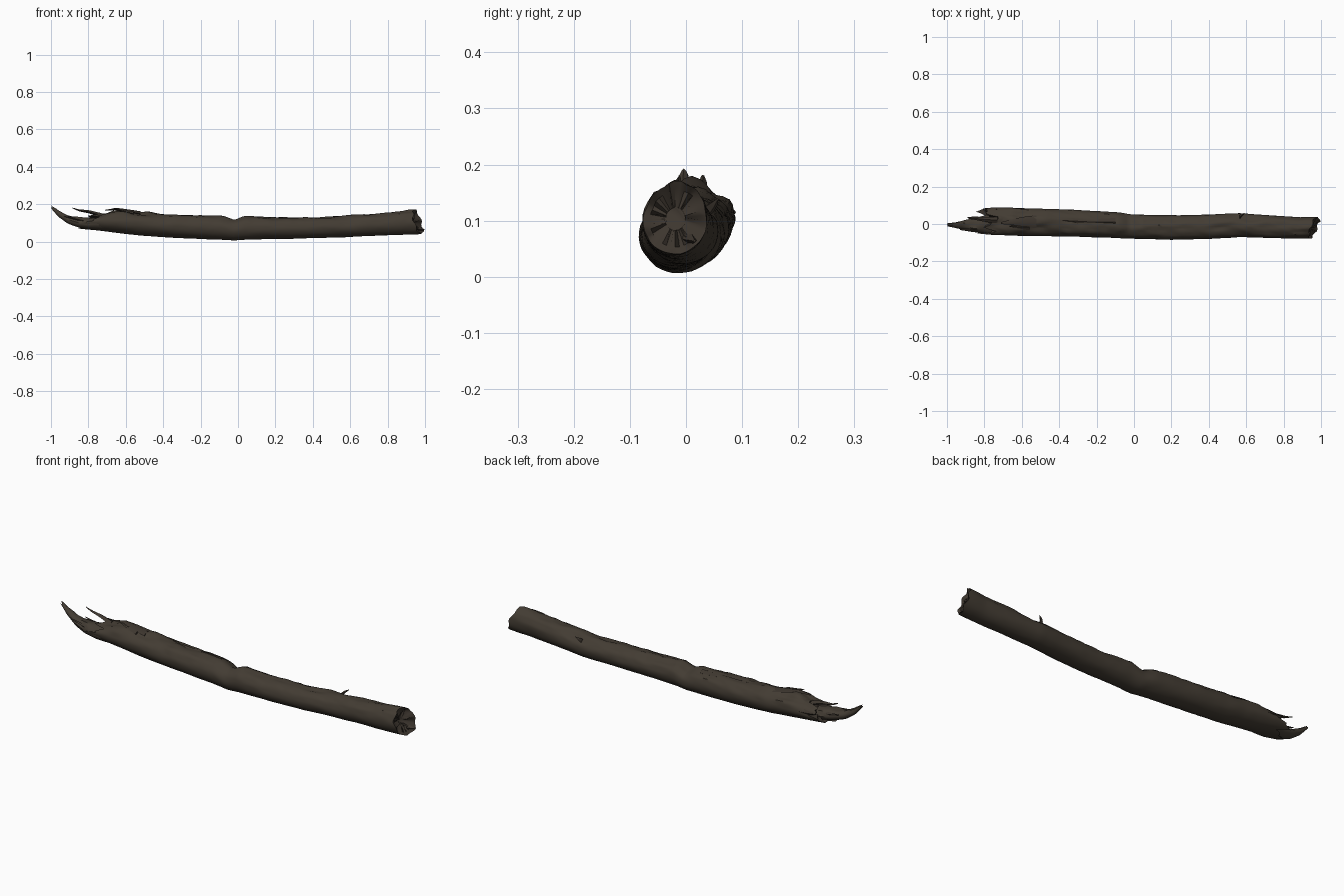
import bpy, math, random
from mathutils import Vector, noise

if "Cube" in bpy.data.objects:
    bpy.data.objects.remove(bpy.data.objects["Cube"])

random.seed(4)

def material(name, rgb):
    m = bpy.data.materials.new(name)
    m.diffuse_color = (*rgb, 1)
    m.use_nodes = True
    m.node_tree.nodes["Principled BSDF"].inputs["Base Color"].default_value = m.diffuse_color
    return m

BARK = material("dark brown bark", (0.056, 0.045, 0.033))
WOOD = material("broken brown wood", (0.047, 0.037, 0.028))

def sample(stations, x):
    """Interpolate (x, y_min, y_max, z_min, z_max) stations at x."""
    if x <= stations[0][0]:
        return stations[0][1:]
    for a, b in zip(stations, stations[1:]):
        if x <= b[0]:
            t = (x - a[0]) / (b[0] - a[0])
            return [p + (q - p) * t for p, q in zip(a[1:], b[1:])]
    return stations[-1][1:]

def make_object(name, verts, faces, mats, wood_faces=()):
    me = bpy.data.meshes.new(name)
    me.from_pydata(verts, [], faces)
    for m in mats:
        me.materials.append(m)
    for i in wood_faces:
        me.polygons[i].material_index = 1
    ob = bpy.data.objects.new(name, me)
    bpy.context.collection.objects.link(ob)
    bpy.context.view_layer.objects.active = ob
    ob.select_set(True)
    bpy.ops.object.shade_smooth_by_angle(angle=math.radians(45))
    ob.select_set(False)
    return ob

def gouge_depth(x, ang, gouges):
    d = 0
    for gx, ga, length, width, depth in gouges:
        da = (ang - ga + math.pi) % (2 * math.pi) - math.pi
        d += depth * math.exp(-((x - gx) / length) ** 2 - (da / width) ** 2)
    return d

def loft(name, stations, xs, sides, rough, left_end, right_end, gouges=(), recess=0.03):
    """Skin rings along x, with ragged ends and sunken, splintered caps."""
    verts, faces, wood = [], [], []
    x0, x1 = xs[0], xs[-1]
    for x in xs:
        for j in range(sides):
            a = 2 * math.pi * j / sides
            wl = max(0, 1 - (x - x0) / 0.12)
            wr = max(0, 1 - (x1 - x) / 0.12)
            vx = x + wl * left_end(a) + wr * right_end(a)
            y0, y1, z0, z1 = sample(stations, vx)
            up = max(0, math.sin(a))
            n = noise.noise(Vector((x * 9, math.cos(a) * 2.2, math.sin(a) * 2.2)))
            n += 0.6 * noise.noise(Vector((x * 22, math.cos(a) * 5, math.sin(a) * 5)))
            r = 1 + rough * n * (0.25 + up) - gouge_depth(x, a, gouges)
            verts.append((vx, (y0 + y1) / 2 + (y1 - y0) / 2 * math.cos(a) * r,
                          max(0, (z0 + z1) / 2 + (z1 - z0) / 2 * math.sin(a) * r)))
    rows = len(xs)
    for i in range(rows - 1):
        for j in range(sides):
            k = (j + 1) % sides
            faces.append((i * sides + j, i * sides + k, (i + 1) * sides + k, (i + 1) * sides + j))
    # sunken end caps
    for row, sgn in ((0, 1), (rows - 1, -1)):
        ring = list(range(row * sides, (row + 1) * sides))
        c = sum((Vector(verts[i]) for i in ring), Vector()) / sides
        for scale, deep in ((0.8, 0.5), (0.4, 1.0)):
            new = []
            for i in ring:
                p = c + (Vector(verts[i]) - c) * scale
                p.x += sgn * recess * deep * random.uniform(0.2, 0.9)
                new.append(len(verts))
                verts.append(tuple(p))
            for j in range(sides):
                k = (j + 1) % sides
                q = (ring[k], ring[j], new[j], new[k])
                wood.append(len(faces))
                faces.append(q if sgn > 0 else q[::-1])
            ring = new
        wood.append(len(faces))
        faces.append(tuple(ring[::-1]) if sgn > 0 else tuple(ring))
    return make_object(name, verts, faces, (BARK, WOOD), wood)

def splinter(name, path, width, thick):
    """Tapered, flattened shard following a short path."""
    verts, faces = [], []
    n = len(path)
    for i, p in enumerate(path):
        s = 1 - 0.85 * i / (n - 1)
        for dy, dz in ((-1, 0), (0, -1), (1, 0), (0, 1)):
            verts.append((p[0], p[1] + dy * width * s, p[2] + dz * thick * s))
    for i in range(n - 1):
        for j in range(4):
            k = (j + 1) % 4
            faces.append((i * 4 + j, (i + 1) * 4 + j, (i + 1) * 4 + k, i * 4 + k))
    faces += [(0, 1, 2, 3), tuple(range(n * 4 - 1, n * 4 - 5, -1))]
    if path[-1][0] > path[0][0]:
        faces = [f[::-1] for f in faces]
    return make_object(name, verts, faces, (WOOD,))

# Main log: gently sagging, notched on top near the middle
LOG = [(-0.86, -.05, .08, .07, .14), (-0.75, -.058, .088, .06, .15), (-0.65, -.062, .087, .047, .168),
       (-0.5, -.064, .082, .03, .156), (-0.3, -.068, .075, .018, .145), (-0.08, -.075, .062, .009, .136),
       (-0.02, -.078, .052, .006, .116), (0.04, -.08, .05, .01, .138), (0.2, -.084, .046, .014, .127),
       (0.4, -.08, .05, .018, .13), (0.57, -.07, .058, .023, .137), (0.7, -.074, .048, .03, .147),
       (0.88, -.078, .036, .036, .165), (0.95, -.078, .038, .038, .168), (1.0, -.075, .037, .042, .155)]
UP = math.pi / 2
GOUGES = [(-0.02, 1.2, .03, .5, .12), (-0.3, 1.5, .12, .22, .14), (-0.52, 2.0, .06, .25, .16),
          (-0.6, 0.9, .1, .25, .18), (-0.12, 1.0, .1, .2, .12), (0.1, 1.1, .08, .2, .1),
          (0.45, 1.7, .09, .22, .1), (0.62, 1.0, .05, .3, .12), (-0.74, 1.7, .05, .5, .2),
          (0.84, 2.0, .06, .3, .08), (0.96, 2.7, .05, .3, .1)]

def left_break(a):
    return 0.03 * math.sin(a) + 0.028 * math.sin(5 * a + 1) + 0.018 * math.sin(11 * a)

def right_break(a):
    return 0.02 * math.cos(a) - 0.018 * math.sin(a) + 0.006 * math.sin(6 * a)

xs = [-0.79 + 1.752 * i / 110 for i in range(111)]
loft("log", LOG, xs, 36, 0.09, left_break, right_break, GOUGES, 0.04)

# Long broken tongue rising from the left end
TONGUE = [(-1.0, -.012, .004, .178, .192), (-0.96, -.02, .008, .132, .166), (-0.91, -.03, .02, .096, .14),
          (-0.85, -.045, .032, .074, .128), (-0.78, -.056, .05, .064, .128), (-0.68, -.05, .05, .058, .12)]
loft("broken_tongue", TONGUE, [-0.995 + 0.3 * i / 24 for i in range(25)], 16, 0.25,
     lambda a: 0.005 * math.sin(3 * a), lambda a: 0, (), 0.008)

# Shards around the broken end and loose bark on top
SHARDS = [("upright_splinter", [(-0.73, .02, .14), (-0.80, .025, .16), (-0.85, .03, .167), (-0.885, .03, .18)], .018, .012),
          ("back_splinter", [(-0.68, .07, .11), (-0.74, .08, .115), (-0.795, .082, .12)], .016, .02),
          ("low_splinter", [(-0.78, .01, .11), (-0.84, .03, .115), (-0.89, .035, .125)], .018, .012),
          ("front_splinter", [(-0.78, -.03, .1), (-0.86, -.035, .12), (-0.93, -.03, .135)], .014, .012),
          ("bark_hump", [(-0.52, .012, .148), (-0.6, .012, .164), (-0.65, .01, .174), (-0.71, .005, .168)], .035, .014),
          ("bark_flake", [(-0.56, -.02, .15), (-0.62, -.015, .165), (-0.665, -.012, .178)], .014, .01),
          ("bark_ridge", [(-0.1, .01, .127), (-0.25, .012, .134), (-0.4, .02, .143)], .022, .012),
          ("end_splinter", [(0.93, .005, .07), (0.97, .01, .066), (0.998, .015, .064)], .02, .018)]
for name, path, w, t in SHARDS:
    splinter(name, path, w, t)

# Small broken twig on the back
splinter("twig_stub", [(0.565, .035, .115), (0.575, .048, .128), (0.59, .056, .138)], .014, .012)
